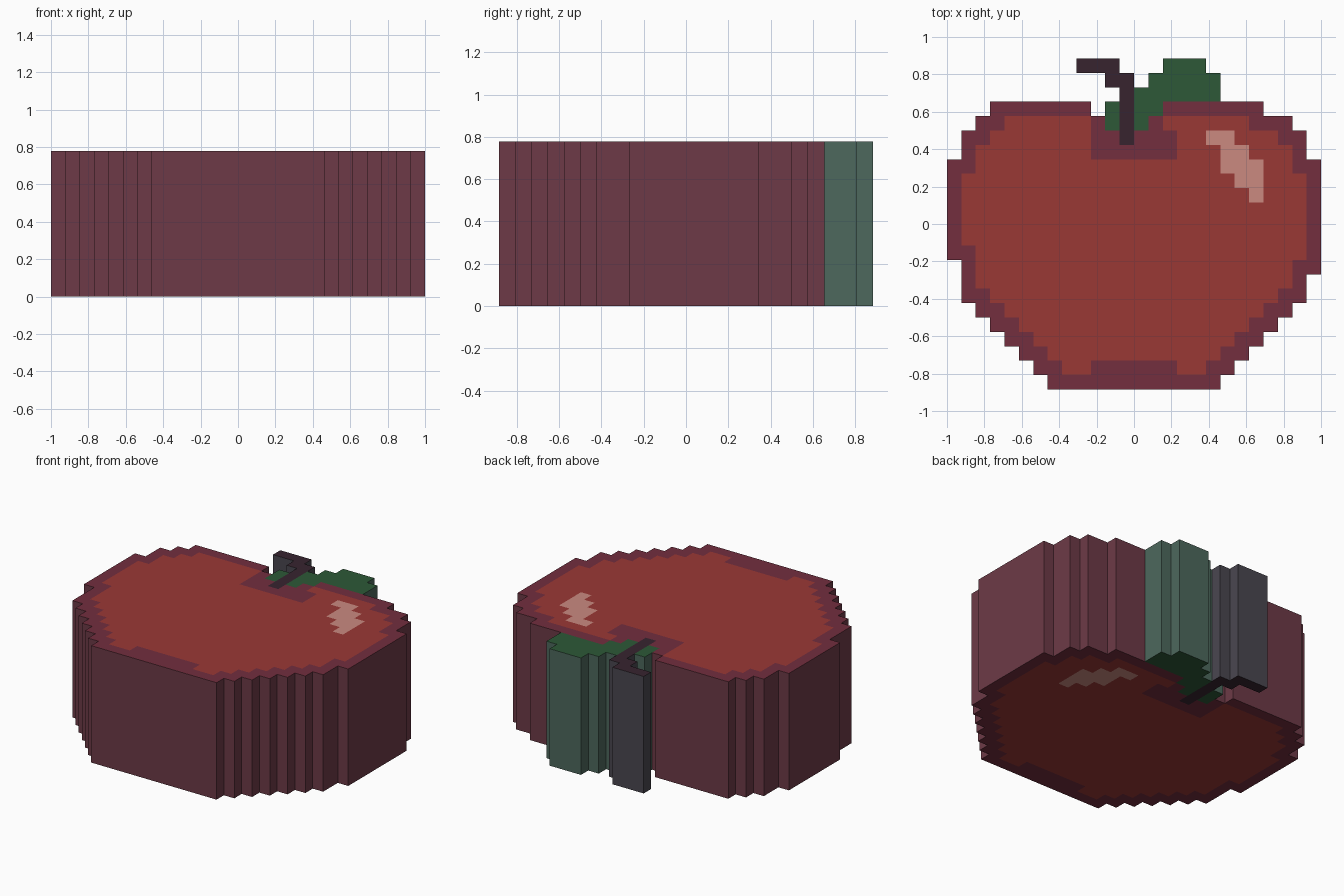
import bpy, bmesh

if "Cube" in bpy.data.objects:
    bpy.data.objects.remove(bpy.data.objects["Cube"])

COLS, ROWS, HEIGHT = 26, 23, 0.778
P = 2 / COLS  # size of one square


def material(name, hex_code):
    def lin(v):
        return v / 12.92 if v <= 0.04045 else ((v + 0.055) / 1.055) ** 2.4
    m = bpy.data.materials.new(name)
    rgb = [lin(int(hex_code[i:i + 2], 16) / 255) for i in (0, 2, 4)]
    m.diffuse_color = (*rgb, 1)
    m.use_nodes = True
    m.node_tree.nodes["Principled BSDF"].inputs["Base Color"].default_value = m.diffuse_color
    return m


SKIN = material("red skin", "9a3835")
RIM = material("dark maroon rim", "732e3e")
SHINE = material("pink shine", "cb8a80")
RIND = material("maroon side", "6d3a47")
LEAF = material("leaf green", "2d5837")
LEAF_SIDE = material("grey green side", "4d685d")
STEM = material("dark brown stem", "37242f")
STEM_SIDE = material("grey stem side", "4a4750")


def cells(spans):
    """Squares (column, row) from row spans (row, first, last)."""
    return {(c, r) for r, a, b in spans for c in range(a, b + 1)}


# Stem and leaf outlines
stem = cells([(0, 9, 11), (1, 11, 12)] + [(r, 12, 12) for r in range(2, 6)])
leaf = cells([(0, 15, 17), (1, 14, 18), (2, 13, 18), (3, 11, 14), (4, 11, 13)]) - stem

# Apple outline, rows 3 to 22
left = [3, 2, 1, 1] + [0] * 7 + [1] * 3 + [2, 3, 4, 5, 6, 7]
right = [21, 23, 24, 24] + [25] * 8 + [24] * 2 + [23, 22, 21, 20, 19, 18]
body = cells(zip(range(3, 23), left, right)) - stem - leaf - {(10, 3)}

# Red area, rows 4 to 21, minus the dimples at the top and bottom
left = [4, 3, 2, 2] + [1] * 5 + [2] * 3 + [3, 4, 5, 6, 7, 8]
right = [20, 22, 23, 23] + [24] * 6 + [23] * 2 + [22, 21, 20, 19, 18, 17]
red = cells(zip(range(4, 22), left, right))
red -= cells([(4, 10, 14), (5, 10, 15), (6, 10, 15), (21, 10, 15)])
shine = cells([(5, 18, 19), (6, 19, 20), (7, 19, 21), (8, 20, 21), (9, 21, 21)])

filled = body | leaf | stem


def slab(name, part, mats, paint):
    """Thick slab of squares; walls only where no other part touches. Slot 0 is the wall."""
    bm = bmesh.new()

    def face(pts, mi):
        bm.faces.new([bm.verts.new(p) for p in pts]).material_index = mi

    for c, r in sorted(part):
        x0, x1 = c * P - 1, (c + 1) * P - 1
        y1, y0 = (ROWS / 2 - r) * P, (ROWS / 2 - r - 1) * P
        ring = [(x0, y0), (x1, y0), (x1, y1), (x0, y1)]
        mi = paint((c, r))
        face([(x, y, HEIGHT) for x, y in ring], mi)
        face([(x, y, 0) for x, y in reversed(ring)], mi)
        for i, (dc, dr) in enumerate([(0, 1), (1, 0), (0, -1), (-1, 0)]):
            if (c + dc, r + dr) not in filled:
                a, b = ring[i], ring[(i + 1) % 4]
                face([(*a, 0), (*b, 0), (*b, HEIGHT), (*a, HEIGHT)], 0)
    bmesh.ops.remove_doubles(bm, verts=bm.verts[:], dist=1e-4)
    me = bpy.data.meshes.new(name)
    bm.to_mesh(me)
    bm.free()
    for m in mats:
        me.materials.append(m)
    bpy.context.collection.objects.link(bpy.data.objects.new(name, me))


slab("apple_body", body, [RIND, RIM, SKIN, SHINE],
     lambda s: 3 if s in shine else 2 if s in red else 1)
slab("leaf", leaf, [LEAF_SIDE, LEAF], lambda s: 1)
slab("stem", stem, [STEM_SIDE, STEM], lambda s: 1)
